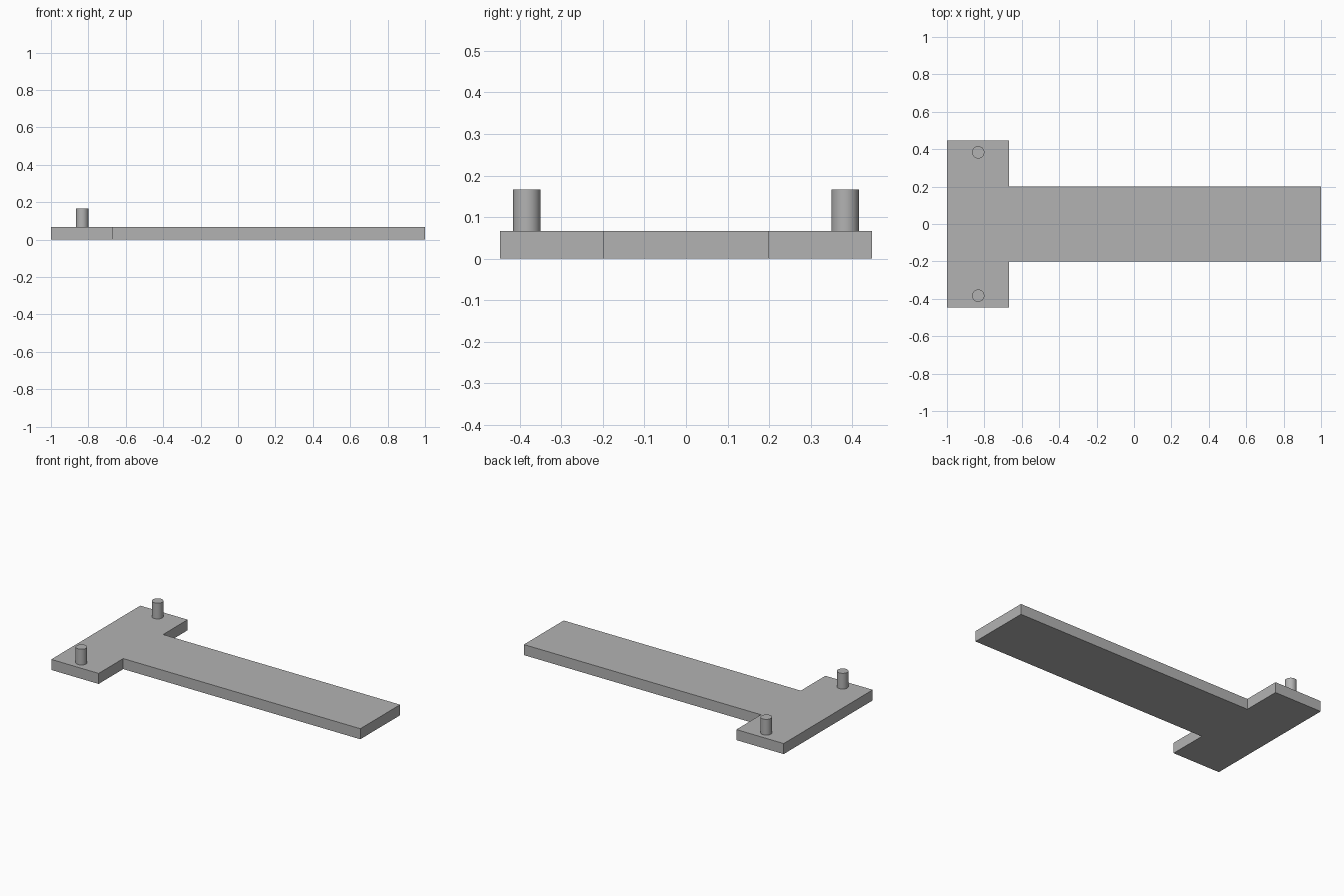
import bpy
import bmesh
import math

cube = bpy.data.objects.get("Cube")
if cube:
    bpy.data.objects.remove(cube, do_unlink=True)

THICK = 0.067
PEG_TOP = 0.167
PEG_RADIUS = 0.033

grey = bpy.data.materials.new("plain grey")
grey.use_nodes = True
colour = (0.45, 0.45, 0.45, 1)
grey.diffuse_color = colour
grey.node_tree.nodes["Principled BSDF"].inputs["Base Color"].default_value = colour


def add_plate(name, outline, height):
    """Extrude a flat outline upwards from the ground."""
    bm = bmesh.new()
    base = bm.faces.new([bm.verts.new((x, y, 0)) for x, y in outline])
    top = bmesh.ops.extrude_face_region(bm, geom=[base])
    verts = [v for v in top["geom"] if isinstance(v, bmesh.types.BMVert)]
    bmesh.ops.translate(bm, verts=verts, vec=(0, 0, height))
    bmesh.ops.recalc_face_normals(bm, faces=bm.faces)
    mesh = bpy.data.meshes.new(name)
    bm.to_mesh(mesh)
    bm.free()
    mesh.materials.append(grey)
    obj = bpy.data.objects.new(name, mesh)
    bpy.context.collection.objects.link(obj)


def add_peg(name, y):
    """Round upright pin standing on the crossbar."""
    bpy.ops.mesh.primitive_cylinder_add(
        vertices=48, radius=PEG_RADIUS, depth=PEG_TOP - THICK,
        location=(-0.833, y, (PEG_TOP + THICK) / 2))
    peg = bpy.context.object
    peg.name = name
    peg.data.materials.append(grey)
    bpy.ops.object.shade_smooth_by_angle(angle=math.radians(40))


# T-shaped plate: half outline mirrored across the long axis
half = [(-1, 0.447), (-0.667, 0.447), (-0.667, 0.2), (1, 0.2)]
add_plate("t_shaped_plate", half + [(x, -y) for x, y in reversed(half)], THICK)

# Pegs near both ends of the crossbar
for side, y in (("back", 0.383), ("front", -0.383)):
    add_peg(side + "_peg", y)
